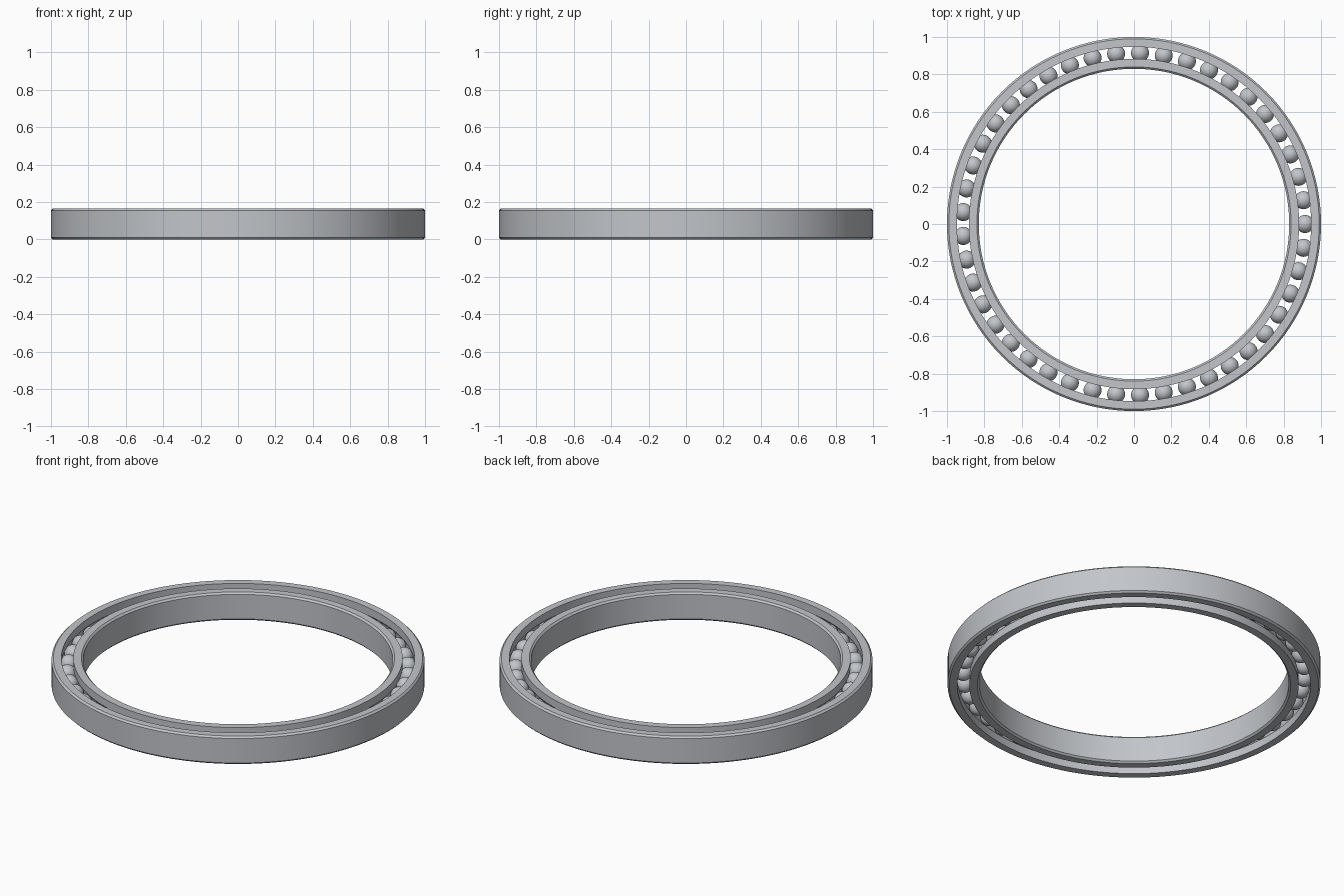
import bpy
import bmesh
from math import sin, cos, pi, asin, radians

cube = bpy.data.objects.get("Cube")
if cube:
    bpy.data.objects.remove(cube, do_unlink=True)

HEIGHT = 0.165
MID = HEIGHT / 2
PITCH = 0.915          # radius of the circle of ball centres
BALL = 0.048
GROOVE = 0.049         # raceway arc radius
LAND = 0.032           # distance from pitch circle to each ring's land
CHAMFER = 0.01
BALL_COUNT = 45
SEGMENTS = 128

steel = bpy.data.materials.new("brushed steel grey")
steel.use_nodes = True
colour = (0.54, 0.56, 0.59, 1)
steel.diffuse_color = colour
steel.node_tree.nodes["Principled BSDF"].inputs["Base Color"].default_value = colour


def finish(name, bm):
    mesh = bpy.data.meshes.new(name)
    bmesh.ops.recalc_face_normals(bm, faces=bm.faces)
    bm.to_mesh(mesh)
    bm.free()
    mesh.materials.append(steel)
    obj = bpy.data.objects.new(name, mesh)
    bpy.context.collection.objects.link(obj)
    bpy.ops.object.select_all(action="DESELECT")
    obj.select_set(True)
    bpy.context.view_layer.objects.active = obj
    bpy.ops.object.shade_smooth_by_angle(angle=radians(30))
    return obj


def race(name, rim, side):
    """Lathe a grooved ring; side is +1 outside the balls, -1 inside."""
    land = PITCH + side * LAND
    bevel = rim - side * CHAMFER
    profile = [(land, 0), (bevel, 0), (rim, CHAMFER),
               (rim, HEIGHT - CHAMFER), (bevel, HEIGHT), (land, HEIGHT)]
    # Raceway groove, an arc around the ball centre
    reach = pi / 2 - asin(LAND / GROOVE)
    steps = 10
    for i in range(steps + 1):
        a = reach * (1 - 2 * i / steps)
        profile.append((PITCH + side * GROOVE * cos(a), MID + GROOVE * sin(a)))
    bm = bmesh.new()
    rings = []
    for s in range(SEGMENTS):
        t = 2 * pi * s / SEGMENTS
        rings.append([bm.verts.new((r * cos(t), r * sin(t), z)) for r, z in profile])
    for s in range(SEGMENTS):
        a, b = rings[s], rings[(s + 1) % SEGMENTS]
        for i in range(len(profile)):
            j = (i + 1) % len(profile)
            bm.faces.new((a[i], b[i], b[j], a[j]))
    return finish(name, bm)


# Outer and inner rings
race("outer_ring", 1.0, 1)
race("inner_ring", 0.83, -1)

# Balls share one mesh
bm = bmesh.new()
bmesh.ops.create_uvsphere(bm, u_segments=32, v_segments=16, radius=BALL)
first = finish("ball_01", bm)
for i in range(BALL_COUNT):
    ball = first
    if i:
        ball = bpy.data.objects.new(f"ball_{i + 1:02d}", first.data)
        bpy.context.collection.objects.link(ball)
    t = 2 * pi * i / BALL_COUNT
    ball.location = (PITCH * cos(t), PITCH * sin(t), MID)
